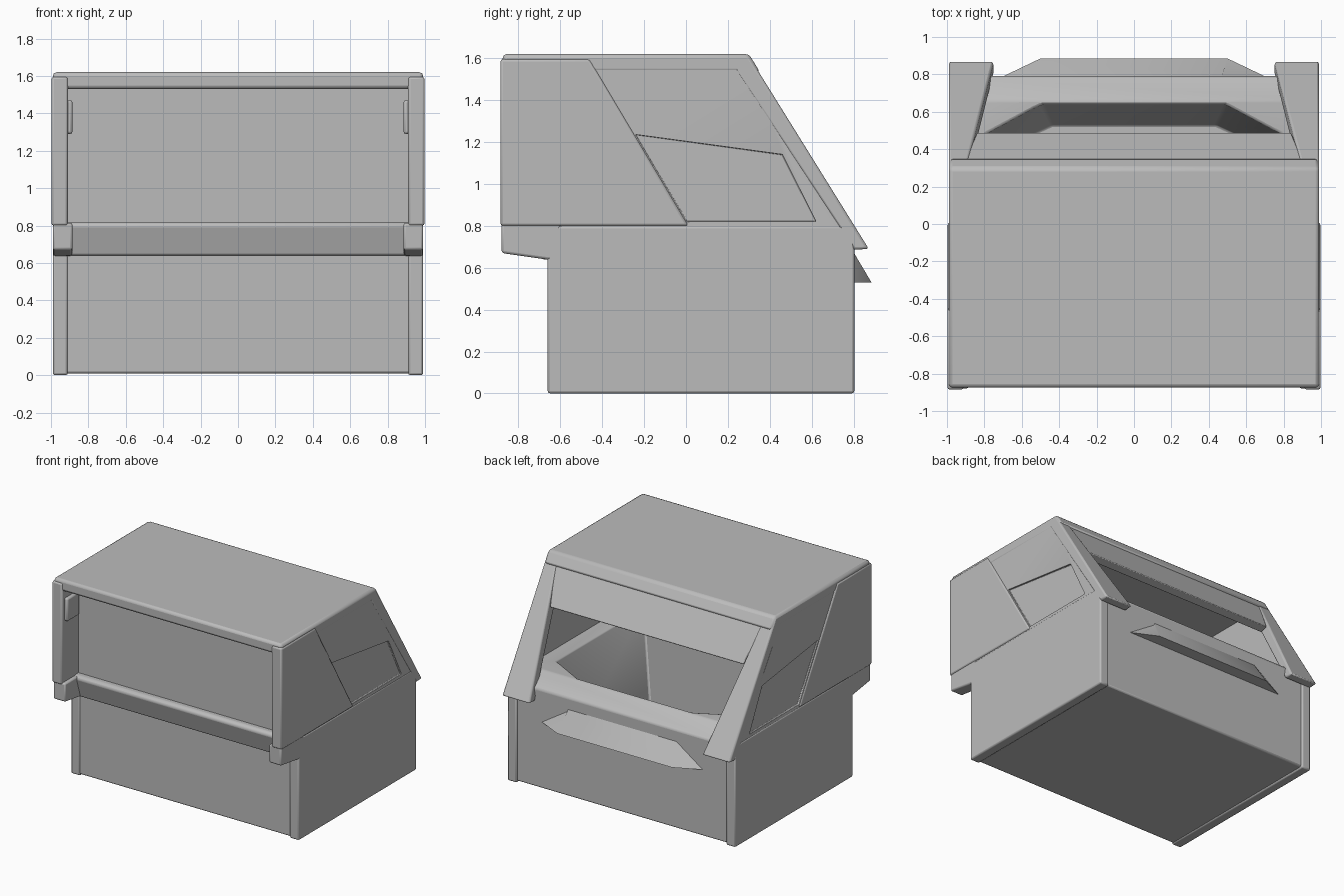
import bpy, bmesh, math

cube = bpy.data.objects.get("Cube")
if cube:
    bpy.data.objects.remove(cube, do_unlink=True)

grey = bpy.data.materials.new("plain_grey")
grey.use_nodes = True
GREY = (0.5, 0.5, 0.5, 1)
grey.diffuse_color = GREY
grey.node_tree.nodes["Principled BSDF"].inputs["Base Color"].default_value = GREY


def loft(name, loop_a, loop_b, bevel=0.012, cutters=()):
    """Solid between two matching loops of points, with softened edges."""
    bm = bmesh.new()
    a = [bm.verts.new(p) for p in loop_a]
    b = [bm.verts.new(p) for p in loop_b]
    bm.faces.new(a)
    bm.faces.new(b)
    for i in range(len(a)):
        j = (i + 1) % len(a)
        bm.faces.new((a[i], a[j], b[j], b[i]))
    bmesh.ops.recalc_face_normals(bm, faces=bm.faces)
    mesh = bpy.data.meshes.new(name)
    bm.to_mesh(mesh)
    bm.free()
    mesh.materials.append(grey)
    obj = bpy.data.objects.new(name, mesh)
    bpy.context.collection.objects.link(obj)
    for cutter in cutters:
        mod = obj.modifiers.new("cut", "BOOLEAN")
        mod.operation = "DIFFERENCE"
        mod.object = cutter
    if bevel:
        mod = obj.modifiers.new("soft_edges", "BEVEL")
        mod.width = bevel
        mod.segments = 2
        mod.limit_method = "ANGLE"
        mod.angle_limit = math.radians(25)
    bpy.ops.object.select_all(action="DESELECT")
    obj.select_set(True)
    bpy.context.view_layer.objects.active = obj
    bpy.ops.object.shade_smooth_by_angle(angle=math.radians(35))
    return obj


def side_prism(name, yz, x0, x1, **kw):
    return loft(name, [(x0, y, z) for y, z in yz], [(x1, y, z) for y, z in yz], **kw)


def plan_prism(name, xy, z0, z1, **kw):
    return loft(name, [(x, y, z0) for x, y in xy], [(x, y, z1) for x, y in xy], **kw)


def box(name, x0, x1, y0, y1, z0, z1, **kw):
    return plan_prism(name, [(x0, y0), (x1, y0), (x1, y1), (x0, y1)], z0, z1, **kw)


def hide(obj):
    obj.hide_render = True
    obj.hide_viewport = True
    return obj


# Lower body with sloping rear counter and a well inside
well = hide(loft("well_cutter",
                 [(-.44, .53, .15), (.44, .53, .15), (.72, .4, .15), (.72, -.58, .15), (-.72, -.58, .15), (-.72, .4, .15)],
                 [(-.5, .66, 1), (.5, .66, 1), (.8, .5, 1), (.8, -.6, 1), (-.8, -.6, 1), (-.8, .5, 1)], bevel=0))
side_prism("lower_body", [(-.655, .01), (.79, .01), (.79, .78), (.66, .87), (-.655, .87)],
           -.93, .93, cutters=[well])

# Front panel, ledge and roof
box("front_panel", -.93, .93, -.68, -.6, .7, 1.56, bevel=0)
side_prism("front_ledge", [(-.69, .64), (-.74, .8), (-.72, .82), (-.6, .82), (-.6, .64)], -.93, .93)
side_prism("roof", [(-.875, 1.53), (-.875, 1.62), (.3, 1.62), (.355, 1.53)], -.99, .99, bevel=.02)

# Sloping panel above the rear opening
loft("rear_visor",
     [(-.92, .295, 1.61), (.92, .295, 1.61), (.84, .49, 1.28), (-.84, .49, 1.28)],
     [(-.92, .235, 1.57), (.92, .235, 1.57), (.84, .43, 1.26), (-.84, .43, 1.26)], bevel=.006)

# Low hood on the rear face
loft("rear_hood", [(-.47, .78, .69), (.47, .78, .69), (.47, .79, .69), (-.47, .79, .69)],
     [(-.72, .78, .53), (.72, .78, .53), (.5, .885, .53), (-.5, .885, .53)], bevel=0)

for s, side in ((1, "left"), (-1, "right")):
    # Lower side wall with the corner lip
    side_prism(side + "_lower_wall", [(-.66, 0), (.803, 0), (.803, .8), (-.66, .8)], s * .91, s * .99)
    # Upper side wall with a shallow window recess
    window = hide(side_prism(side + "_window_cutter",
                             [(-.24, 1.235), (.46, 1.14), (.62, .82), (.005, .82)], s * .972, s * 1.1, bevel=0))
    side_prism(side + "_upper_wall",
               [(-.6, .78), (-.6, 1.58), (.29, 1.58), (.79, .78)], s * .91, s * .987,
               bevel=.004, cutters=[window])
    # Raised forward cheek panel
    side_prism(side + "_cheek_panel", [(-.885, .8), (-.885, 1.595), (-.46, 1.595), (.012, .8)],
               s * .91, s * .997)
    # Bracket below the cheek and small inner tab
    side_prism(side + "_bracket", [(-.88, .67), (-.88, .815), (-.6, .815), (-.6, .63)], s * .885, s * .99)
    box(side + "_inner_tab", s * .885, s * .93, -.85, -.7, 1.29, 1.47)
    # Tapered rear pillar following the slope
    loft(side + "_rear_pillar",
         [(s * .99, .872, .69), (s * .75, .872, .69), (s * .9, .3, 1.61), (s * .99, .3, 1.61)],
         [(s * .99, .8, .685), (s * .75, .8, .685), (s * .9, .2, 1.6), (s * .99, .2, 1.6)])
